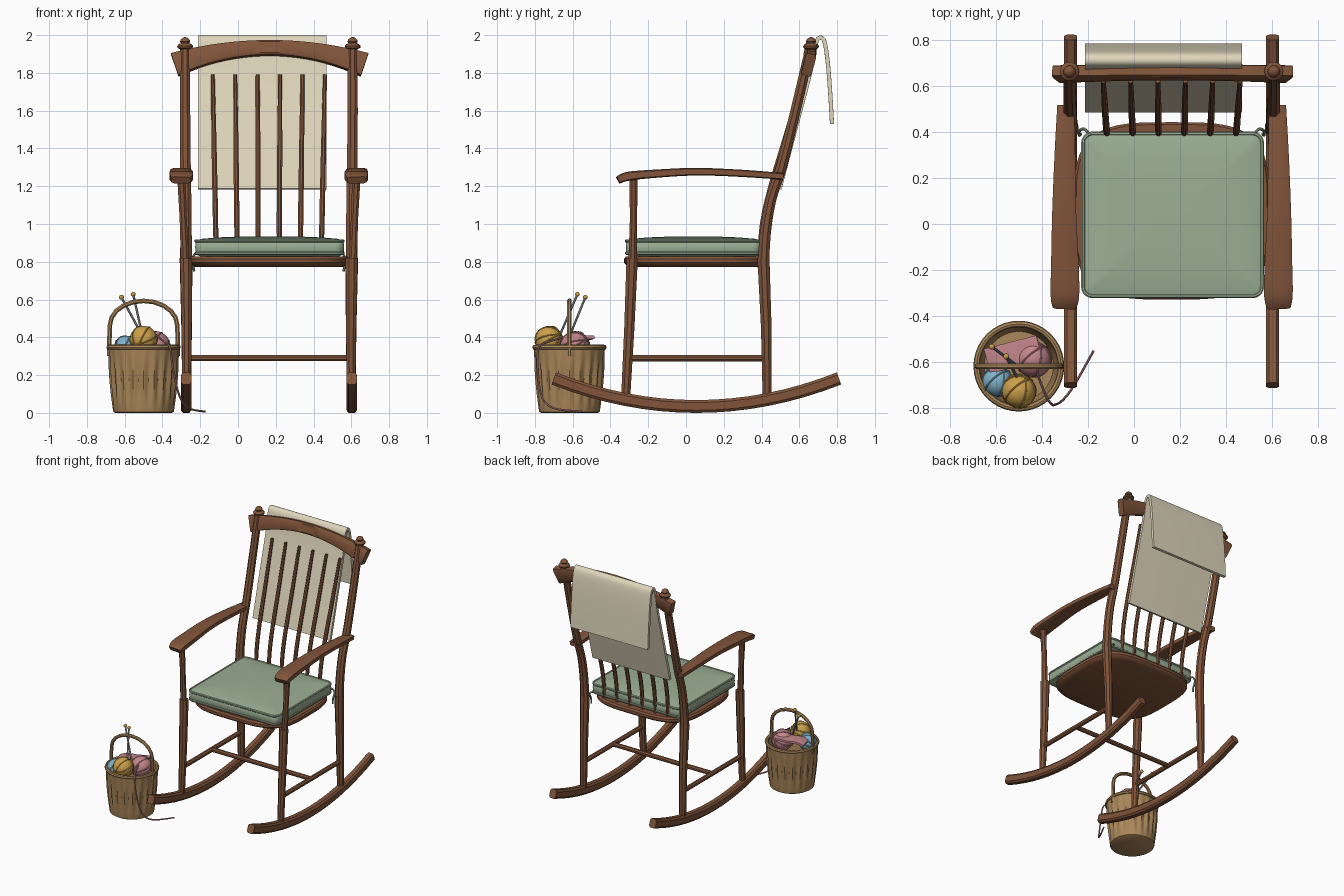
import bpy, bmesh, math
from mathutils import Vector as V, Matrix

if "Cube" in bpy.data.objects:
    bpy.data.objects.remove(bpy.data.objects["Cube"])

XC = 0.1635  # mirror plane of the chair


def material(name, r, g, b):
    m = bpy.data.materials.new(name)
    m.diffuse_color = (r, g, b, 1)
    m.use_nodes = True
    m.node_tree.nodes["Principled BSDF"].inputs["Base Color"].default_value = m.diffuse_color
    return m


WOOD = material("wood", 0.22, 0.09, 0.042)
SAGE = material("sage", 0.33, 0.43, 0.30)
CREAM = material("cream", 0.74, 0.67, 0.50)
WICKER = material("wicker", 0.40, 0.24, 0.10)
MUSTARD = material("mustard", 0.60, 0.35, 0.07)
PINK = material("pink", 0.55, 0.24, 0.26)
BLUE = material("blue", 0.22, 0.45, 0.60)
STEEL = material("steel", 0.35, 0.37, 0.40)


def loft(name, rings, mat, closed=False, smooth=True):
    """Skin a list of equal-sized point rings; cap the ends unless closed."""
    bm = bmesh.new()
    vs = [[bm.verts.new(p) for p in r] for r in rings]
    n = len(vs[0])
    for i in range(len(vs) if closed else len(vs) - 1):
        a, b = vs[i], vs[(i + 1) % len(vs)]
        for j in range(n):
            k = (j + 1) % n
            bm.faces.new((a[j], a[k], b[k], b[j]))
    if not closed:
        bm.faces.new(vs[0][::-1])
        bm.faces.new(vs[-1])
    bmesh.ops.recalc_face_normals(bm, faces=bm.faces)
    me = bpy.data.meshes.new(name)
    bm.to_mesh(me)
    bm.free()
    me.materials.append(mat)
    ob = bpy.data.objects.new(name, me)
    bpy.context.collection.objects.link(ob)
    if smooth:
        bpy.ops.object.select_all(action='DESELECT')
        ob.select_set(True)
        bpy.context.view_layer.objects.active = ob
        bpy.ops.object.shade_smooth_by_angle(angle=math.radians(35))
    return ob


def curve(pts, n=4):
    """Catmull-Rom through points of any dimension."""
    out = []
    for i in range(len(pts) - 1):
        q = [pts[max(0, min(len(pts) - 1, i + d))] for d in (-1, 0, 1, 2)]
        for s in range(n):
            t = s / n
            out.append(tuple(0.5 * (2 * b + (c - a) * t + (2 * a - 5 * b + 4 * c - d) * t * t
                             + (3 * b - a - 3 * c + d) * t ** 3) for a, b, c, d in zip(*q)))
    return out + [tuple(pts[-1])]


def sweep(name, pts, mat, axis=(1, 0, 0), k=0.414, closed=False):
    """Eight-sided chamfered section along points (x, y, z, half_a, half_b)."""
    rings, P, n = [], [V(p[:3]) for p in pts], len(pts)
    for i, p in enumerate(pts):
        nxt, prv = (P[(i + 1) % n], P[i - 1]) if closed else (P[min(i + 1, n - 1)], P[max(i - 1, 0)])
        t = (nxt - prv).normalized()
        a = V(axis)
        a = (a - t * a.dot(t)).normalized()
        b = t.cross(a)
        rings.append([P[i] + a * (u * p[3]) + b * (v * p[4]) for u, v in
                      ((1, k), (k, 1), (-k, 1), (-1, k), (-1, -k), (-k, -1), (k, -1), (1, -k))])
    return loft(name, rings, mat, closed)


def rod(name, pts, r, mat, axis=(1, 0, 0), closed=False):
    return sweep(name, [(*p[:3], r, r) for p in pts], mat, axis, closed=closed)


def lathe(name, prof, cx, cy, mat, n=16, closed=False, amp=0, waves=20):
    return loft(name, [[(cx + (r + f * amp * math.cos(waves * 2 * math.pi * j / n)) * math.cos(2 * math.pi * j / n),
                         cy + (r + f * amp * math.cos(waves * 2 * math.pi * j / n)) * math.sin(2 * math.pi * j / n), z)
                        for j in range(n)] for r, z, f in [(*p, 0)[:3] for p in prof]], mat, closed)


def both(fn, name, pts, *args, **kw):
    """Left part and its mirror image on the right."""
    fn("left_" + name, pts, *args, **kw)
    fn("right_" + name, [(2 * XC - p[0], *p[1:]) for p in pts], *args, **kw)


# rockers
ys = [-0.7 + 1.51 * i / 16 for i in range(17)]
both(sweep, "rocker", [(-0.275, y, 0.034 + (y - 0.055) ** 2 / 3.85, 0.028, 0.034) for y in ys], WOOD, k=0.6)
# legs, back posts, arm supports
both(sweep, "front_leg", [(-0.272, -0.32, 0.07, 0.022, 0.024), (-0.272, -0.30, 0.45, 0.027, 0.027),
                          (-0.275, -0.285, 0.82, 0.032, 0.03)], WOOD)
both(sweep, "back_leg", [(-0.272, 0.43, 0.07, 0.023, 0.024), (-0.272, 0.425, 0.45, 0.028, 0.028),
                         (-0.275, 0.41, 0.82, 0.034, 0.032)], WOOD)
both(sweep, "back_post", curve([(-0.275, 0.41, 0.78, 0.032, 0.03), (-0.275, 0.42, 0.95, 0.03, 0.029),
                                (-0.276, 0.45, 1.13, 0.029, 0.028), (-0.278, 0.505, 1.3, 0.028, 0.028),
                                (-0.28, 0.58, 1.6, 0.027, 0.027), (-0.28, 0.655, 1.92, 0.026, 0.026)], 3), WOOD)
both(sweep, "arm_support", [(-0.28, -0.283, 0.79, 0.022, 0.022), (-0.29, -0.278, 1.03, 0.019, 0.019),
                            (-0.3, -0.278, 1.25, 0.022, 0.022)], WOOD)
# arms
both(sweep, "arm", curve([(-0.302, -0.36, 1.232, 0.05, 0.02), (-0.3, -0.31, 1.252, 0.062, 0.024),
                          (-0.3, -0.18, 1.265, 0.06, 0.022), (-0.303, 0.05, 1.277, 0.052, 0.02),
                          (-0.3, 0.3, 1.268, 0.045, 0.019), (-0.296, 0.515, 1.252, 0.037, 0.018)], 3), WOOD, k=0.72)
# stretchers
both(rod, "side_stretcher", [(-0.272, -0.305, 0.29), (-0.272, 0.425, 0.29)], 0.017, WOOD)
rod("cross_stretcher", [(-0.272, 0.06, 0.29), (2 * XC + 0.272, 0.06, 0.29)], 0.016, WOOD, (0, 1, 0))
# crest rail
crest = []
for i in range(21):
    s = i / 10 - 1
    top, bot = 1.905 + 0.065 * (1 - s * s), 1.78 + 0.112 * (1 - s * s)
    crest.append((XC + 0.004 + 0.503 * s, 0.65 + 0.008 * (1 - s * s), (top + bot) / 2, 0.028, (top - bot) / 2))
sweep("crest_rail", crest, WOOD, (0, 0.97, -0.25), k=0.78)
# finials
for side, x in (("left", -0.28), ("right", 2 * XC + 0.28)):
    lathe(side + "_finial", [(0.024, 1.89), (0.026, 1.925), (0.04, 1.932), (0.042, 1.942), (0.034, 1.952),
                             (0.022, 1.957), (0.027, 1.965), (0.024, 1.976), (0.012, 1.986), (0.003, 1.99)],
          x, 0.662, WOOD, 12)
# spindles
for i in range(6):
    xb, xt = -0.115 + 0.111 * i, -0.134 + 0.119 * i
    path = [(0.388, 0.8, 0.012), (0.405, 1.0, 0.014), (0.45, 1.2, 0.014), (0.53, 1.47, 0.013), (0.622, 1.79, 0.01)]
    sweep("spindle_%d" % (i + 1), curve([(xb + (xt - xb) * (z - 0.8), y, z, r, r) for y, z, r in path], 3), WOOD)


# seat: superellipse slab with a chamfered underside
def superellipse(a, b, z, n=56, e=3.6):
    out = []
    for j in range(n):
        c, s = math.cos(2 * math.pi * j / n), math.sin(2 * math.pi * j / n)
        out.append((XC + a * math.copysign(abs(c) ** (2 / e), c), 0.057 + b * math.copysign(abs(s) ** (2 / e), s), z))
    return out


loft("seat", [superellipse(0.425 - d, 0.385 - d, z) for d, z in
              ((0.035, 0.772), (0.008, 0.785), (0, 0.795), (0, 0.815), (0.01, 0.828))], WOOD)


# cushion: rounded rectangle layers, piping and ties
def rounded(inset, z, r=0.045):
    hw, hd, out = 0.396 - inset, 0.361 - inset, []
    r = max(r - inset * 0.5, 0.015)
    for q, (sx, sy) in enumerate(((1, 1), (-1, 1), (-1, -1), (1, -1))):
        for s in range(6):
            a = math.pi / 2 * (q + s / 5)
            out.append((XC + 0.004 + sx * (hw - r) + r * math.cos(a), 0.04 + sy * (hd - r) + r * math.sin(a), z))
    return out


loft("seat_cushion", [rounded(d, z) for d, z in
                      ((0.03, 0.828), (0.012, 0.836), (0.004, 0.85), (0.002, 0.878), (0.004, 0.902), (0.012, 0.915),
                       (0.04, 0.922), (0.12, 0.929), (0.22, 0.933), (0.31, 0.935))], SAGE)
for nm, z in (("lower", 0.845), ("upper", 0.91)):
    rod(nm + "_piping", rounded(0.008, z), 0.009, SAGE, (0, 0, 1), True)
both(rod, "cushion_tie", curve([(-0.19, 0.385, 0.85), (-0.215, 0.412, 0.852), (-0.236, 0.405, 0.83),
                                (-0.238, 0.385, 0.79), (-0.232, 0.39, 0.75)], 3), 0.006, SAGE, (0.3, 0.2, 0.93))

# folded blanket hanging over the back
drape = [(0.495, 1.185), (0.57, 1.47), (0.652, 1.78), (0.682, 1.93), (0.692, 1.97), (0.71, 1.987), (0.733, 1.965),
         (0.75, 1.86), (0.763, 1.7), (0.773, 1.53)]
sweep("blanket", curve([(0.128, y, z, 0.34, 0.011) for y, z in drape], 4), CREAM, k=0.96)

# basket with fluted wall, rim and handle
BX, BY = -0.5, -0.617
wall = [(0.15, 0.0), (0.16, 0.006)]
wall += [(0.161 + 0.026 * t / 8, 0.01 + 0.33 * t / 8, math.sin(math.pi * t / 8)) for t in range(9)]
wall += [(0.172, 0.34), (0.165, 0.25), (0.15, 0.03)]
lathe("basket", wall, BX, BY, WICKER, 120, amp=0.007)
lathe("basket_rim", [(0.183 + 0.014 * math.cos(a * math.pi / 4), 0.347 + 0.014 * math.sin(a * math.pi / 4))
                     for a in range(8)], BX, BY, WICKER, 40, True)
arch = [(-0.182, 0.3), (-0.18, 0.42)]
arch += [(-0.178 * math.cos(math.pi * i / 10), 0.465 + 0.128 * math.sin(math.pi * i / 10)) for i in range(11)]
arch += [(0.18, 0.42), (0.182, 0.3)]
rod("basket_handle", [(BX + x, BY, z) for x, z in arch], 0.012, WICKER, (0, 1, 0))

# yarn balls with wound strands
for nm, c, r, m in (("mustard", (-0.5, -0.725, 0.387), 0.074, MUSTARD), ("pink", (-0.437, -0.587, 0.355), 0.078, PINK),
                    ("blue", (-0.592, -0.683, 0.343), 0.066, BLUE)):
    lathe(nm + "_yarn_ball", [(r * math.sin(math.pi * (i + 0.1) / 12.2), c[2] - r * math.cos(math.pi * (i + 0.1) / 12.2))
                              for i in range(13)], c[0], c[1], m, 20)
    for w in range(4):
        rot = Matrix.Rotation(0.7 * w, 3, 'Z') @ Matrix.Rotation(0.5 + 0.75 * w, 3, 'X')
        loop = [V(c) + rot @ V((r * math.cos(a * math.pi / 12), r * math.sin(a * math.pi / 12), 0)) for a in range(24)]
        rod("%s_strand_%d" % (nm, w + 1), loop, 0.0035, m, rot @ V((0, 0, 1)), True)

# knitting and needles
sweep("knitting", curve([(-0.635, -0.595, 0.375, 0.055, 0.009), (-0.585, -0.582, 0.393, 0.055, 0.009),
                         (-0.52, -0.565, 0.392, 0.055, 0.009), (-0.41, -0.537, 0.4, 0.055, 0.009)], 3),
      PINK, (-0.25, 0.97, 0), k=0.85)
for i, (tip, base) in enumerate((((-0.617, -0.533, 0.612), (-0.48, -0.635, 0.36)),
                                 ((-0.555, -0.575, 0.628), (-0.495, -0.69, 0.36)))):
    rod("needle_%d" % (i + 1), [base, tip], 0.006, STEEL)
    lathe("needle_knob_%d" % (i + 1), [(0.013 * math.sin(math.pi * (j + 0.1) / 6.2), tip[2] - 0.013 * math.cos(
        math.pi * (j + 0.1) / 6.2)) for j in range(7)], tip[0], tip[1], MUSTARD, 10)
# loose strand trailing to the floor
rod("loose_yarn", curve([(-0.42, -0.65, 0.4), (-0.385, -0.74, 0.372), (-0.36, -0.78, 0.345), (-0.345, -0.785, 0.24),
                         (-0.31, -0.765, 0.09), (-0.26, -0.7, 0.025), (-0.175, -0.55, 0.007)], 5),
    0.005, PINK, (0.8, 0.5, 0.2))
